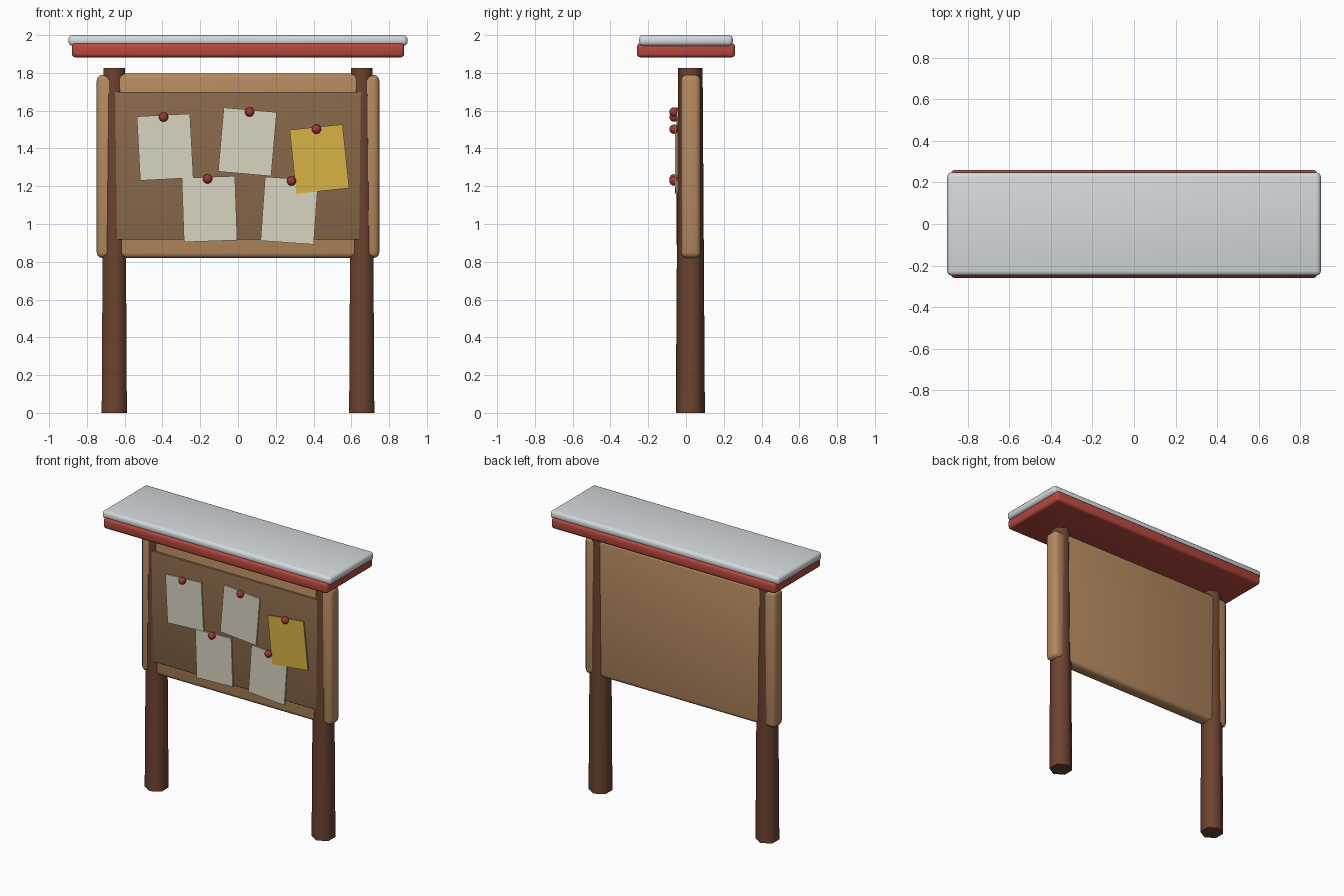
import bpy, math

if "Cube" in bpy.data.objects:
    bpy.data.objects.remove(bpy.data.objects["Cube"])


def material(name, rgb):
    m = bpy.data.materials.new(name)
    m.diffuse_color = (*rgb, 1)
    m.use_nodes = True
    m.node_tree.nodes["Principled BSDF"].inputs["Base Color"].default_value = m.diffuse_color
    return m


POST = material("dark_wood", (0.15, 0.056, 0.029))
WOOD = material("light_wood", (0.46, 0.25, 0.115))
CORK = material("cork", (0.25, 0.14, 0.07))
PAPER = material("cream_paper", (0.70, 0.66, 0.53))
YELLOW = material("yellow_paper", (0.70, 0.45, 0.06))
RED = material("red_paint", (0.46, 0.065, 0.047))
PIN = material("pin_red", (0.34, 0.04, 0.033))
GREY = material("pale_grey", (0.66, 0.70, 0.72))


def finish(ob, name, mat, angle=40):
    ob.name = name
    ob.data.materials.append(mat)
    bpy.ops.object.shade_smooth_by_angle(angle=math.radians(angle))
    return ob


def box(name, lo, hi, mat, bevel=0.0, tilt=0.0):
    """Box between two corners, with rounded edges and a tilt about y."""
    mid = [(a + b) / 2 for a, b in zip(lo, hi)]
    bpy.ops.mesh.primitive_cube_add(size=1, location=mid)
    ob = bpy.context.object
    ob.scale = [b - a for a, b in zip(lo, hi)]
    bpy.ops.object.transform_apply(location=False, rotation=False, scale=True)
    if bevel:
        mod = ob.modifiers.new("round", 'BEVEL')
        mod.width = bevel
        mod.segments = 3
        bpy.ops.object.modifier_apply(modifier=mod.name)
    ob.rotation_euler.y = -math.radians(tilt)
    return finish(ob, name, mat)


# Tapered six-sided posts and the rounded rails outside them
for side, s in (("left", -1), ("right", 1)):
    bpy.ops.mesh.primitive_cone_add(vertices=6, radius1=0.077, radius2=0.065,
                                    depth=1.825, location=(s * 0.655, 0.023, 0.9125))
    finish(bpy.context.object, side + "_post", POST, 65)
    xs = sorted((s * 0.748, s * 0.648))
    box(side + "_rail", (xs[0], -0.026, 0.82), (xs[1], 0.077, 1.79), WOOD, 0.03)

# Backing panel and cork sheet
box("back_panel", (-0.66, -0.026, 0.82), (0.66, 0.072, 1.797), WOOD, 0.028)
box("cork_board", (-0.66, -0.04, 0.917), (0.66, 0.0, 1.70), CORK, 0.004)

# Roof: painted slab with a pale cap
box("roof_slab", (-0.88, -0.26, 1.882), (0.88, 0.26, 1.958), RED, 0.02)
box("roof_cap", (-0.898, -0.248, 1.943), (0.898, 0.248, 2.0), GREY, 0.022)

# Pinned notes: centre x, centre z, tilt, front y, pin x, pin z, material
notes = [
    (-0.386, 1.407, 3, -0.050, -0.394, 1.566, PAPER),
    (0.050, 1.435, -5, -0.050, 0.061, 1.593, PAPER),
    (-0.151, 1.079, 2, -0.054, -0.161, 1.239, PAPER),
    (0.272, 1.071, -4, -0.054, 0.283, 1.228, PAPER),
    (0.431, 1.344, 6, -0.058, 0.415, 1.502, YELLOW),
]
for i, (x, z, tilt, y, px, pz, mat) in enumerate(notes, 1):
    box(f"note_{i}", (x - 0.141, y, z - 0.17), (x + 0.141, y + 0.009, z + 0.17),
        mat, tilt=tilt)
    bpy.ops.mesh.primitive_uv_sphere_add(segments=12, ring_count=8, radius=0.025,
                                         location=(px, -0.063, pz))
    finish(bpy.context.object, f"pin_{i}", PIN, 60)
